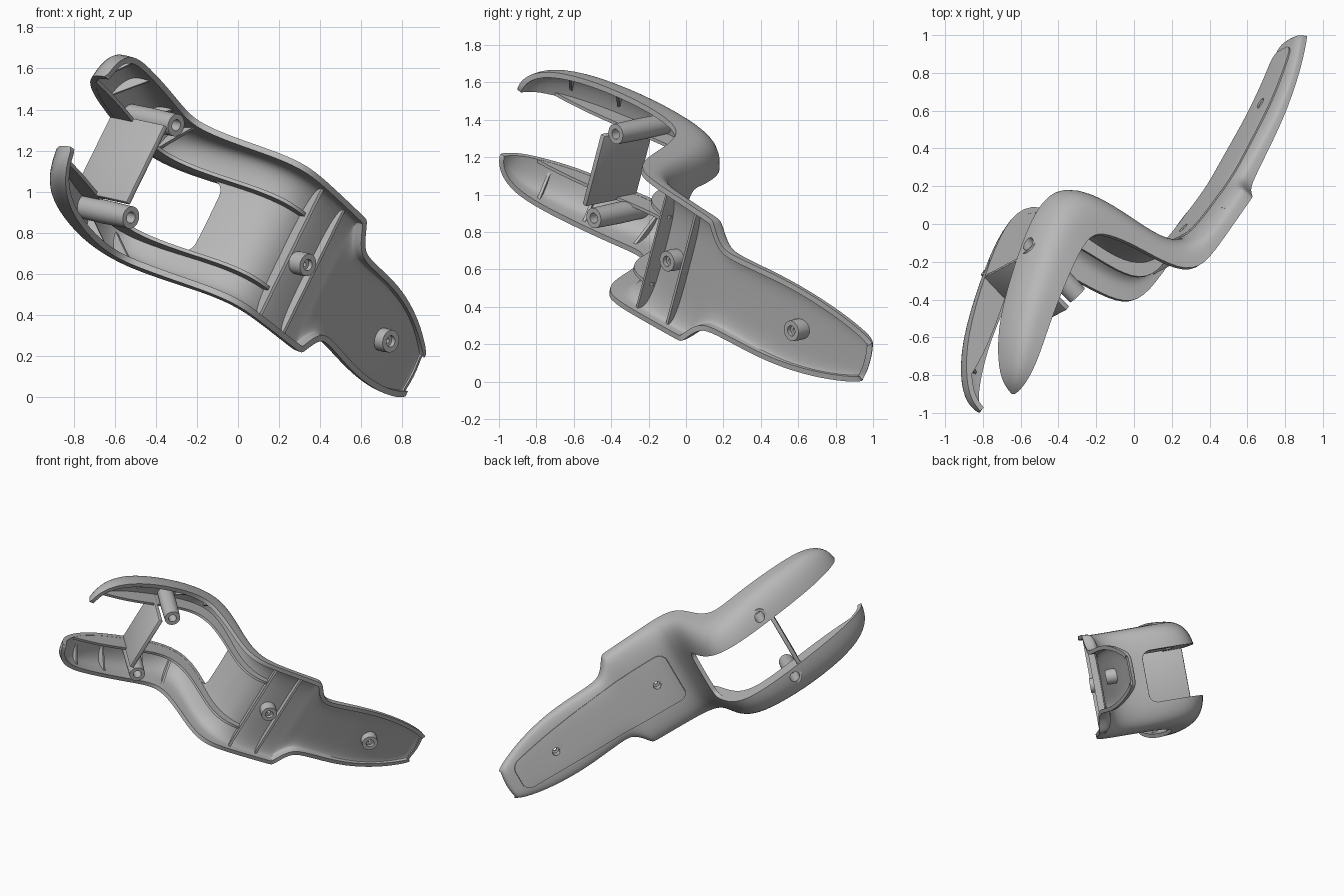
import bpy, bmesh, math
from mathutils import Vector, Matrix

if "Cube" in bpy.data.objects:
    bpy.data.objects.remove(bpy.data.objects["Cube"])

grey = bpy.data.materials.new("moulded_grey")
grey.use_nodes = True
colour = (0.48, 0.48, 0.48, 1)
grey.diffuse_color = colour
grey.node_tree.nodes["Principled BSDF"].inputs["Base Color"].default_value = colour

# Working frame: u along the body, v across it, t towards the open side
n = Vector((0.685, -0.714, -0.149)).normalized()
a = Vector((0.59, 0.6635, -0.463))
a = (a - n * a.dot(n)).normalized()
w = n.cross(a)
frame = Matrix((a, w, n)).transposed().to_4x4()
frame.translation = Vector((0, 0, 0.84)) - w * 0.036

parts, cutters = [], []


def add(name, verts, faces, helper=False):
    mesh = bpy.data.meshes.new(name)
    mesh.from_pydata([tuple(p) for p in verts], [], faces)
    mesh.materials.append(grey)
    ob = bpy.data.objects.new(name, mesh)
    bpy.context.collection.objects.link(ob)
    ob.matrix_world = frame
    (cutters if helper else parts).append(ob)
    ob.hide_render = helper
    return ob


def modify(ob, kind, **settings):
    mod = ob.modifiers.new(kind.title(), kind)
    for key, value in settings.items():
        setattr(mod, key, value)


def grid(name, rows):
    m = len(rows[0])
    faces = [(i * m + j, (i + 1) * m + j, (i + 1) * m + j + 1, i * m + j + 1)
             for i in range(len(rows) - 1) for j in range(m - 1)]
    return add(name, [p for r in rows for p in r], faces)


def tidy(ob):
    bm = bmesh.new()
    bm.from_mesh(ob.data)
    bmesh.ops.remove_doubles(bm, verts=bm.verts, dist=0.0001)
    bmesh.ops.recalc_face_normals(bm, faces=bm.faces)
    bm.to_mesh(ob.data)
    bm.free()
    return ob


def prism(name, outline, half, helper=False):
    k = len(outline)
    verts = [(u, s * half, t) for s in (-1, 1) for u, t in outline]
    faces = [tuple(range(k)), tuple(range(2 * k - 1, k - 1, -1))]
    faces += [(i, i + k, (i + 1) % k + k, (i + 1) % k) for i in range(k)]
    return tidy(add(name, verts, faces, helper))


def turned(name, u, v, profile, helper=False, sides=32):
    verts, k = [], len(profile)
    for i in range(sides):
        q = 2 * math.pi * i / sides
        verts += [(u + r * math.cos(q), v + r * math.sin(q), t) for r, t in profile]
    faces = [(i * k + j, (i + 1) % sides * k + j, (i + 1) % sides * k + j + 1, i * k + j + 1)
             for i in range(sides) for j in range(k - 1)]
    return tidy(add(name, verts, faces, helper))


# Stations: rim u, rim t, back u, back t, half width
stations = [
    (-1.325, .092, -1.33, .075, .21), (-1.305, .088, -1.325, .0, .29),
    (-1.2, .046, -1.26, -.095, .383), (-.963, -.07, -1.08, -.245, .423),
    (-.63, -.18, -.74, -.395, .425), (-.43, -.214, -.45, -.5, .4),
    (-.35, -.14, -.235, -.485, .392), (-.28, .01, -.135, -.26, .39),
    (-.21, .235, -.09, .02, .39), (-.11, .362, -.01, .18, .39),
    (.1, .348, .12, .23, .385), (.415, .315, .41, .205, .374),
    (.44, .315, .435, .205, .372), (.475, .308, .475, .2, .315),
    (.53, .295, .53, .19, .25), (.6, .275, .6, .18, .235),
    (.85, .21, .85, .13, .247), (1.04, .155, 1.04, .09, .24),
    (1.25, .085, 1.25, .025, .205), (1.42, .02, 1.4, -.035, .15),
    (1.467, .004, 1.445, -.042, .122), (1.478, .0, 1.46, -.015, .113)]


def station_at(u):
    for p, q in zip(stations, stations[1:]):
        if p[0] <= u <= q[0]:
            f = (u - p[0]) / (q[0] - p[0])
            return [x + (y - x) * f for x, y in zip(p, q)]


def between(s, v, f):
    return (s[0] + (s[2] - s[0]) * f, v, s[1] + (s[3] - s[1]) * f)


def section(s, shrink=1.0, top=0.0, count=16):
    pts = []
    power = 0.6 if s[0] < 0.2 else 0.5
    bow = 0.02 if s[0] > 1.45 else 0  # rounds the tail end
    for j in range(count + 1):
        q = math.pi * j / count
        c = math.cos(q)
        v = math.copysign(abs(c) ** power, c) * s[4] * shrink
        d = max(math.sin(q), 0) ** power
        u, v, t = between(s, v, top + (shrink - top) * d)
        pts.append((u + bow * (1 - (v / s[4]) ** 2), v, t))
    return pts


# Main shell with the fork slot and screw holes cut through
shell = grid("body_shell", [section(s) for s in stations])
modify(shell, "SUBSURF", levels=2, render_levels=2)
modify(shell, "SOLIDIFY", thickness=0.03, offset=-1)

slot = prism("slot_cutter", [(-1.6, -1), (.05, -1), (.05, -.09), (-.5, -.09),
                             (-.7, .3), (-1.6, .3)], 0.195, True)
modify(slot, "BEVEL", width=0.06, segments=4)

# Screw bosses: u, v, back t, front t, hole radius
bosses = [("fork_boss_left", -.667, .257, -.385, -.02, .036),
          ("fork_boss_right", -.667, -.257, -.385, -.02, .036),
          ("middle_boss", .207, 0, .235, .325, .028),
          ("tail_boss", 1.057, 0, .095, .182, .028)]
for name, u, v, t0, t1, r in bosses:
    mid = (t0 + t1) / 2
    turned(name, u, v, [(.012, mid), (r, mid), (r, t0), (.055, t0), (.058, mid), (.055, t1),
                        (.028, t1), (.028, mid + .02), (.012, mid + .02), (.012, mid)])
    turned(name + "_drill", u, v, [(0, t0 - .15), (r, t0 - .15), (r, t0 + .07), (0, t0 + .07)], True)
for c in cutters:
    modify(shell, "BOOLEAN", object=c, operation="DIFFERENCE", solver="EXACT")

# Cross plate joining the prongs
plate = prism("cross_plate", [(-.755, -.378), (-.725, -.378), (-.725, -.003), (-.755, -.003)], 0.215)
modify(plate, "BEVEL", width=0.006, segments=2)

# Full-width stiffening ribs
for name, u, top in (("front_rib", .07, .25), ("rear_rib", .29, .3)):
    pts = section(station_at(u), 0.95, top)
    modify(add(name, pts, [tuple(range(len(pts)))]), "SOLIDIFY", thickness=0.016, offset=0)

# Walls along the slot edges and gussets inside both prongs
wall_tops = (.85, .3, .35, .45, .45, .45, .45, .42, .4)
for side, label in ((1, "left"), (-1, "right")):
    wall = grid("slot_wall_" + label,
                [[between(s, side * .205, .93), between(s, side * .205, f)]
                 for s, f in zip(stations[2:11], wall_tops)])
    modify(wall, "SUBSURF", levels=2, render_levels=2)
    modify(wall, "SOLIDIFY", thickness=0.018, offset=0)
    for k, u in enumerate((-1.08, -.82, -.52, -.38)):
        pts = [(p[0], p[1] * side, p[2]) for p in section(station_at(u), 0.95, 0.1) if p[1] > .2]
        gusset = add(f"gusset_{label}_{k + 1}", pts, [tuple(range(len(pts)))])
        modify(gusset, "SOLIDIFY", thickness=0.016, offset=0)

# Raised panel on the outside of the tail
rows = []
u0, u1, steps = .06, 1.37, 44
for i in range(steps + 1):
    u = u0 + (u1 - u0) * (1 - math.cos(math.pi * i / steps)) / 2
    corner = max(0, .06 - min(u - u0, u1 - u))
    half = .19 - .08 * ((u - u0) / (u1 - u0)) ** 2
    half -= .06 - math.sqrt(max(0, .06 ** 2 - corner ** 2))
    t = station_at(u)[3] - .03
    rows.append([(u, half * (1 - j / 6), t) for j in range(13)])
panel = grid("back_panel", rows)
modify(panel, "SHRINKWRAP", target=shell, wrap_method="NEAREST_SURFACEPOINT",
       wrap_mode="ABOVE_SURFACE", offset=0.006)
modify(panel, "SOLIDIFY", thickness=0.008, offset=0)
for c in cutters[-2:]:
    modify(panel, "BOOLEAN", object=c, operation="DIFFERENCE", solver="EXACT")

# Bake the modifiers, smooth, and drop the cutters
bpy.context.view_layer.update()
bpy.ops.object.select_all(action="DESELECT")
for ob in parts:
    ob.select_set(True)
bpy.context.view_layer.objects.active = shell
bpy.ops.object.convert(target="MESH")
bpy.ops.object.shade_smooth_by_angle(angle=math.radians(35))
for c in cutters:
    bpy.data.objects.remove(c)

# Rest on the ground, centred
pts = [ob.matrix_world @ v.co for ob in parts for v in ob.data.vertices]
low = Vector([min(p[i] for p in pts) for i in range(3)])
high = Vector([max(p[i] for p in pts) for i in range(3)])
base = Vector(((low.x + high.x) / 2, (low.y + high.y) / 2, low.z))
for ob in parts:
    ob.matrix_world = Matrix.Translation(-base) @ ob.matrix_world
